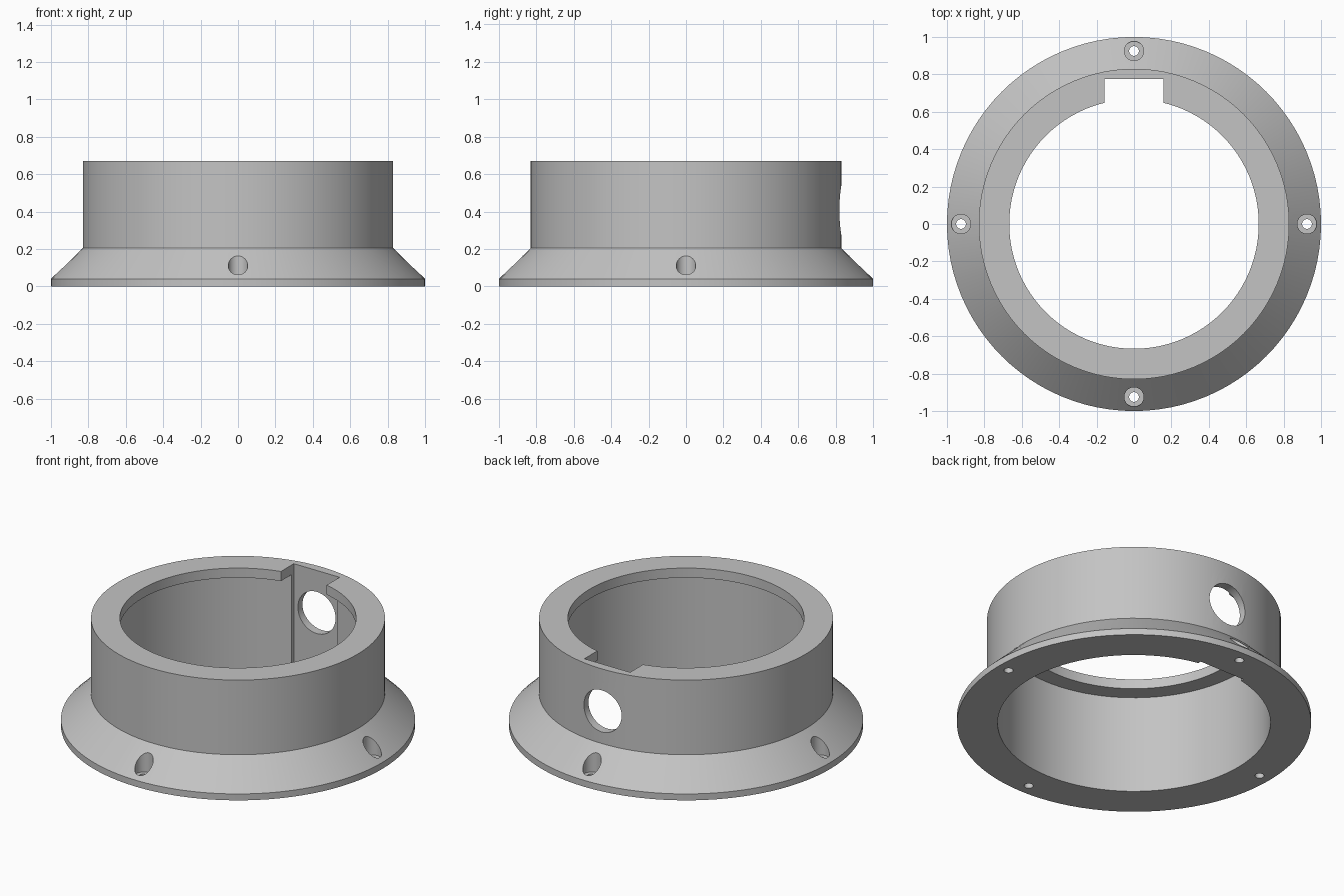
import bpy
from math import pi, cos, sin, radians

SEGMENTS = 96

cube = bpy.data.objects.get("Cube")
if cube:
    bpy.data.objects.remove(cube, do_unlink=True)

grey = bpy.data.materials.new("plain grey")
grey.use_nodes = True
colour = (0.55, 0.55, 0.55, 1)
grey.diffuse_color = colour
grey.node_tree.nodes["Principled BSDF"].inputs["Base Color"].default_value = colour


def revolve(name, profile):
    """Spin a closed (radius, height) profile around z."""
    n = len(profile)
    verts, faces = [], []
    for i in range(SEGMENTS):
        a = 2 * pi * i / SEGMENTS
        verts += [(r * cos(a), r * sin(a), z) for r, z in profile]
        j = (i + 1) % SEGMENTS
        for k in range(n):
            m = (k + 1) % n
            faces.append((i * n + k, j * n + k, j * n + m, i * n + m))
    mesh = bpy.data.meshes.new(name)
    mesh.from_pydata(verts, [], faces)
    mesh.materials.append(grey)
    obj = bpy.data.objects.new(name, mesh)
    bpy.context.collection.objects.link(obj)
    return obj


def cut(target, cutter):
    """Subtract the cutter and apply the result."""
    mod = target.modifiers.new("cut", 'BOOLEAN')
    mod.operation = 'DIFFERENCE'
    mod.solver = 'EXACT'
    mod.object = cutter
    bpy.context.view_layer.objects.active = target
    bpy.ops.object.modifier_apply(modifier=mod.name)


def rod(radius, depth, location, rotation=(0, 0, 0)):
    bpy.ops.mesh.primitive_cylinder_add(vertices=48, radius=radius, depth=depth,
                                        location=location, rotation=rotation)
    return finish_cutter()


def finish_cutter():
    obj = bpy.context.object
    obj.name = "cutter"
    obj.hide_render = True
    obj.data.materials.append(grey)
    return obj


# Flared collar with its straight inner bore
collar = revolve("flared_collar", [(0.77, 0), (1, 0), (1, 0.04), (0.83, 0.205),
                                   (0.83, 0.62), (0.77, 0.62)])

# Inward lip seated on the collar
lip = revolve("top_lip", [(0.667, 0.61), (0.77, 0.61), (0.77, 0.62),
                          (0.83, 0.62), (0.83, 0.67), (0.667, 0.67)])

cutters = []

# Counterbored screw holes in the flange
for i in range(4):
    x, y = 0.925 * cos(i * pi / 2), 0.925 * sin(i * pi / 2)
    for hole in (rod(0.052, 0.3, (x, y, 0.19)), rod(0.026, 0.3, (x, y, 0))):
        cut(collar, hole)
        cutters.append(hole)

# Round opening in the back wall
window = rod(0.13, 0.5, (0, 0.8, 0.407), (pi / 2, 0, 0))
cut(collar, window)
cutters.append(window)

# Rectangular keyway down the inside of the back
bpy.ops.mesh.primitive_cube_add(size=1, location=(0, 0.675, 0.4))
keyway = bpy.context.object
keyway.scale = (0.316, 0.2, 1)
finish_cutter()
cut(collar, keyway)
cut(lip, keyway)
cutters.append(keyway)

for obj in cutters:
    bpy.data.objects.remove(obj, do_unlink=True)

# Smooth round walls with crisp rims
for obj in (collar, lip):
    bpy.ops.object.select_all(action='DESELECT')
    obj.select_set(True)
    bpy.context.view_layer.objects.active = obj
    bpy.ops.object.shade_smooth_by_angle(angle=radians(25))
